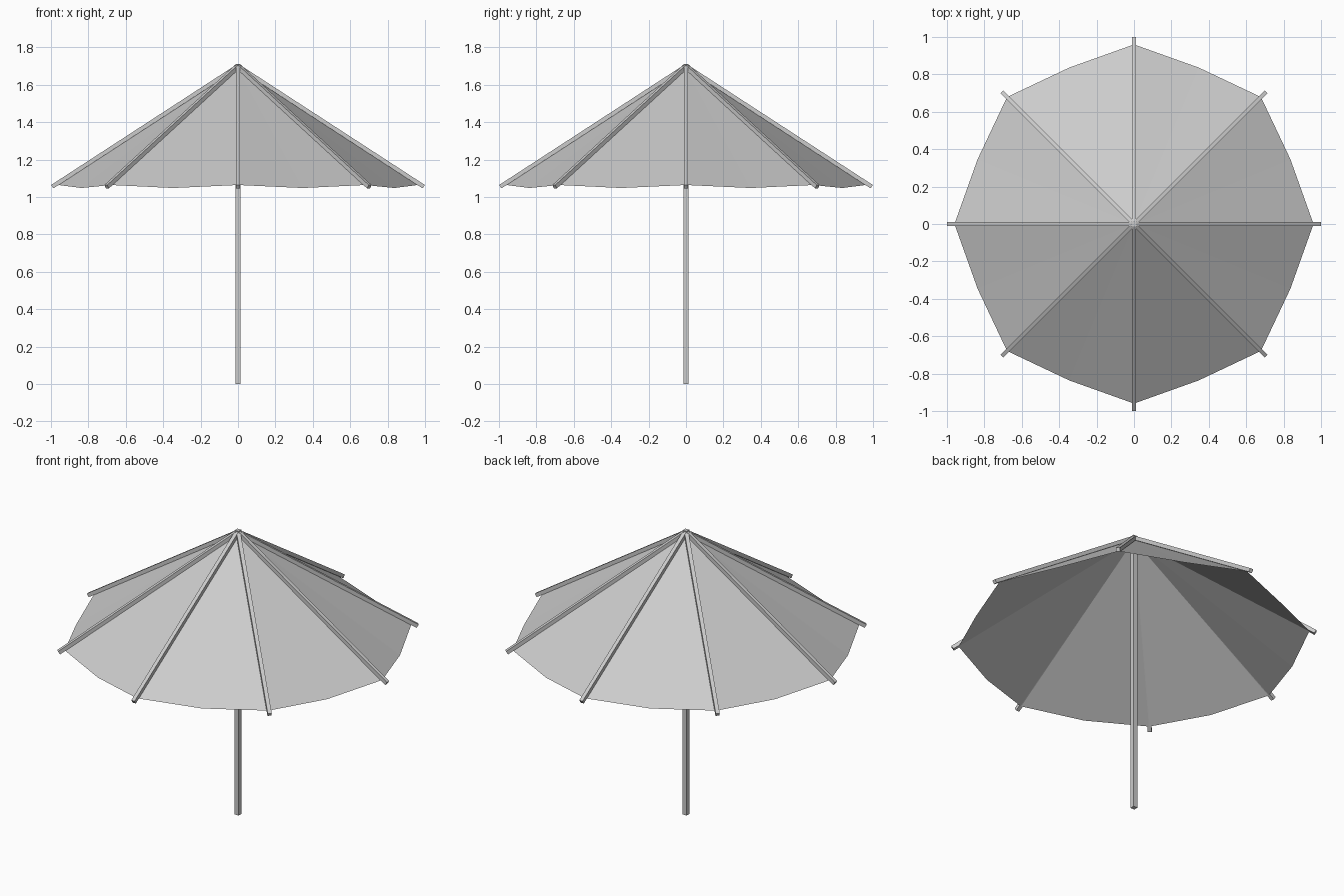
import bpy, bmesh, math
from mathutils import Vector

if "Cube" in bpy.data.objects:
    bpy.data.objects.remove(bpy.data.objects["Cube"])

grey = bpy.data.materials.new("light_grey")
grey.diffuse_color = (0.6, 0.6, 0.6, 1)
grey.use_nodes = True
grey.node_tree.nodes["Principled BSDF"].inputs["Base Color"].default_value = grey.diffuse_color


def finish(name, bm):
    mesh = bpy.data.meshes.new(name)
    bm.to_mesh(mesh)
    bm.free()
    mesh.materials.append(grey)
    obj = bpy.data.objects.new(name, mesh)
    bpy.context.collection.objects.link(obj)
    return obj


def box(name, size, centre):
    bm = bmesh.new()
    bmesh.ops.create_cube(bm, size=1)
    bmesh.ops.scale(bm, vec=size, verts=bm.verts)
    obj = finish(name, bm)
    obj.location = centre
    return obj


# Square centre pole
box("pole", (0.026, 0.026, 1.71), (0, 0, 0.855))

# Eight sloping ribs, from the pole top to beyond the cloth
inner, outer = Vector((0, 0, 1.70)), Vector((0.993, 0, 1.055))
length = (outer - inner).length
tilt = math.atan2(inner.z - outer.z, outer.x)
for i in range(8):
    angle = i * math.pi / 4
    mid = (inner + outer) / 2
    rib = box(f"rib_{i + 1}", (length, 0.022, 0.022),
              (mid.x * math.cos(angle), mid.x * math.sin(angle), mid.z))
    rib.rotation_euler = (0, tilt, angle)

# Thin cloth canopy, sagging between the ribs
bm = bmesh.new()
apex = bm.verts.new((0, 0, 1.687))
rim = []
for i in range(16):
    r, z = (0.96, 1.064) if i % 2 == 0 else (0.905, 1.048)
    a = i * math.pi / 8
    rim.append(bm.verts.new((r * math.cos(a), r * math.sin(a), z)))
for i in range(16):
    bm.faces.new((apex, rim[i], rim[(i + 1) % 16]))
finish("canopy", bm)
